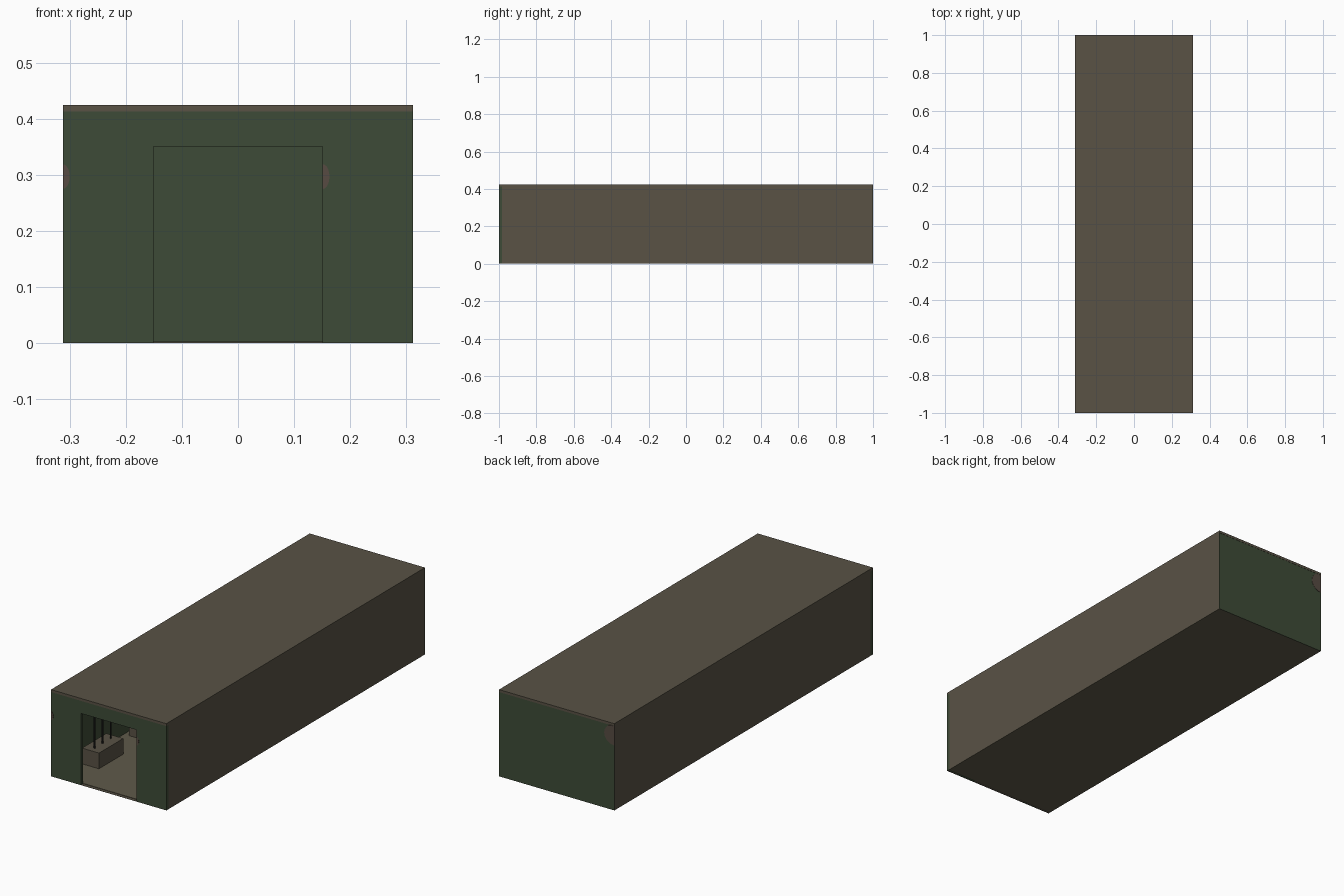
import bpy, bmesh, math

if "Cube" in bpy.data.objects:
    bpy.data.objects.remove(bpy.data.objects["Cube"])

W, L, H = 0.312, 1.0, 0.425      # half width, half length, height
ROOF = 0.413                     # underside of roof


def mat(name, rgb):
    m = bpy.data.materials.new(name)
    m.diffuse_color = (*rgb, 1)
    m.use_nodes = True
    m.node_tree.nodes["Principled BSDF"].inputs["Base Color"].default_value = m.diffuse_color
    return m


OLIVE = mat("olive_brown", (0.100, 0.085, 0.060))
GREEN = mat("dark_green", (0.048, 0.070, 0.038))
RUST = mat("faded_rust", (0.095, 0.070, 0.055))
FLOOR = mat("floor_tan", (0.115, 0.102, 0.068))
DARK = mat("dark_metal", (0.015, 0.015, 0.013))


def finish(name, bm, material):
    bmesh.ops.recalc_face_normals(bm, faces=bm.faces)
    me = bpy.data.meshes.new(name)
    bm.to_mesh(me)
    bm.free()
    me.materials.append(material)
    ob = bpy.data.objects.new(name, me)
    bpy.context.collection.objects.link(ob)
    return ob


def box(name, lo, hi, material):
    bm = bmesh.new()
    bmesh.ops.create_cube(bm, size=1)
    for v in bm.verts:
        v.co = [(a + b) / 2 + c * (b - a) for a, b, c in zip(lo, hi, v.co)]
    return finish(name, bm, material)


def prism(name, pts, y0, y1, material):
    """Extrude an x-z outline from y0 to y1."""
    bm = bmesh.new()
    f = bm.faces.new([bm.verts.new((x, y0, z)) for x, z in pts])
    ext = bmesh.ops.extrude_face_region(bm, geom=[f])["geom"]
    for v in ext:
        if isinstance(v, bmesh.types.BMVert):
            v.co.y = y1
    return finish(name, bm, material)


def stain(name, x, z, rx, rz, y0, y1):
    """Half-ellipse patch growing in +x from a wall edge, clipped at the roof."""
    pts = []
    for i in range(11):
        t = -math.pi / 2 + math.pi * i / 10
        pts.append((x + rx * math.cos(t), min(z + rz * math.sin(t), ROOF - 0.0005 + i * 1e-5)))
    prism(name, pts, y0, y1, RUST)


# shell
box("floor", (-W, -L + 0.017, 0), (W, L - 0.002, 0.003), FLOOR)
box("floor_underside", (-W, -L + 0.001, 0), (W, L - 0.002, 0.001), OLIVE)
box("roof", (-W, -L, ROOF), (W, L, H), OLIVE)
for s, side in ((-1, "left"), (1, "right")):
    xs = sorted((s * W, s * (W - 0.012)))
    box(side + "_wall", (xs[0], -L + 0.017, 0.001), (xs[1], L - 0.003, ROOF), OLIVE)
    xs = sorted((s * (W - 0.012), s * (W - 0.014)))
    box(side + "_wall_lining", (xs[0], -L + 0.017, 0.003), (xs[1], L - 0.012, ROOF), GREEN)

# front wall with doorway, plain back wall
D, T = 0.151, 0.351
prism("front_wall", [(-W, 0), (-D, 0), (-D, T), (D, T), (D, 0), (W, 0), (W, ROOF), (-W, ROOF)],
      -L + 0.001, -L + 0.017, GREEN)
box("back_wall_inner", (-W + 0.012, L - 0.012, 0.002), (W - 0.012, L - 0.003, ROOF), GREEN)
box("back_wall", (-W, L - 0.003, 0), (W, L - 0.001, ROOF), GREEN)

# wall stains
stain("front_stain_left", -W, 0.297, 0.012, 0.022, -L, -L + 0.002)
stain("front_stain_right", D, 0.297, 0.012, 0.022, -L, -L + 0.002)
stain("back_stain", -W, 0.368, 0.055, 0.050, L - 0.002, L)

# rows of low boxes with three thin poles each, on both sides of the aisle
for s, side in ((-1, "left"), (1, "right")):
    for i in range(5):
        y = -0.724 + 0.362 * i
        cx = s * 0.226
        box(f"{side}_bench_{i}", (cx - 0.046, y - 0.094, 0.003), (cx + 0.046, y + 0.094, 0.08), OLIVE)
        for j in (-1, 0, 1):
            bm = bmesh.new()
            bmesh.ops.create_cone(bm, cap_ends=True, segments=8, radius1=0.004, radius2=0.004,
                                  depth=ROOF - 0.08)
            bmesh.ops.translate(bm, verts=bm.verts, vec=(cx, y + j * 0.062, (ROOF + 0.08) / 2))
            finish(f"{side}_pole_{i}_{j + 1}", bm, DARK)
